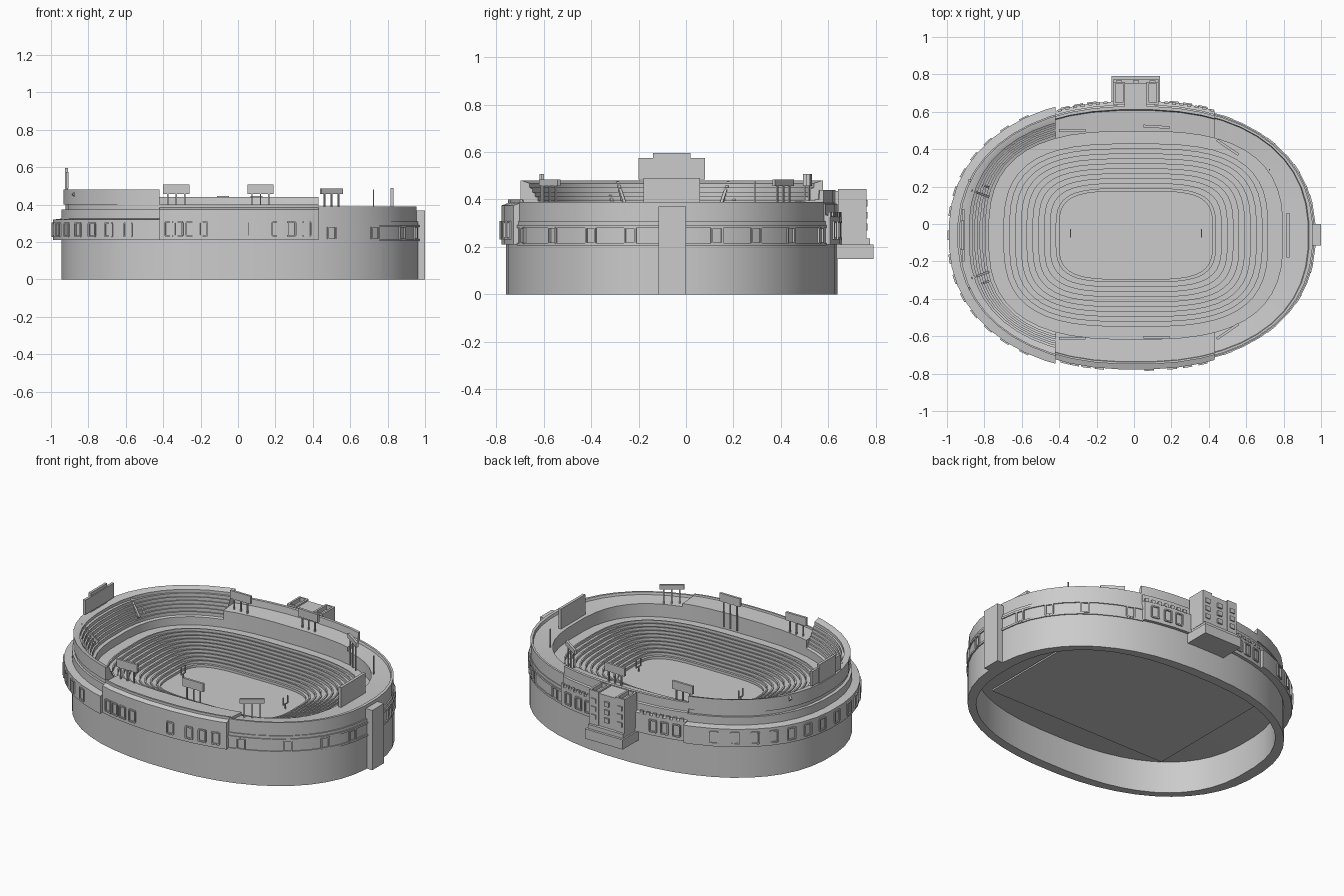
import bpy, bmesh, math
from mathutils import Vector, Matrix

cube = bpy.data.objects.get("Cube")
if cube:
    bpy.data.objects.remove(cube, do_unlink=True)

CX, CY, SEGS = 0.01, -0.06, 48
# Cutting planes (point, normal of the side removed)
LEFT_OF, RIGHT_OF = ((-0.42, 0, 0), (1, 0, 0)), ((0.43, 0, 0), (-1, 0, 0))
MIDDLE = [((-0.42, 0, 0), (-1, 0, 0)), ((0.43, 0, 0), (1, 0, 0))]
FRONT, BACK = ((0, 0, 0), (0, 1, 0)), ((0, 0, 0), (0, -1, 0))


def outline(s, t, z=0):
    """Rounded oval: s=0 is the field edge, s=1 the outer wall."""
    a, b, n = 0.41 + s * 0.545, 0.235 + s * 0.465, 4 - 1.75 * min(s, 1)
    c, k = math.cos(t), math.sin(t)
    return Vector((CX + a * math.copysign(abs(c) ** (2 / n), c),
                   CY + b * math.copysign(abs(k) ** (2 / n), k), z))


def finish(bm, name, smooth=True):
    bmesh.ops.recalc_face_normals(bm, faces=bm.faces)
    me = bpy.data.meshes.new(name)
    bm.to_mesh(me)
    bm.free()
    ob = bpy.data.objects.new(name, me)
    bpy.context.collection.objects.link(ob)
    if smooth:
        bpy.ops.object.select_all(action='DESELECT')
        ob.select_set(True)
        bpy.context.view_layer.objects.active = ob
        bpy.ops.object.shade_smooth_by_angle(angle=math.radians(25))
    return ob


def ring(name, profile, *cuts):
    """Sweep a closed (s, z) profile round the oval, trimmed by planes."""
    bm = bmesh.new()
    loops = []
    for i in range(SEGS):
        t = 2 * math.pi * (i + 0.5) / SEGS
        loops.append([bm.verts.new(outline(s, t, z)) for s, z in profile])
    n = len(profile)
    for i in range(SEGS):
        p, q = loops[i], loops[(i + 1) % SEGS]
        for j in range(n):
            k = (j + 1) % n
            bm.faces.new((p[j], q[j], q[k], p[k]))
    for co, no in cuts:
        r = bmesh.ops.bisect_plane(
            bm, geom=bm.verts[:] + bm.edges[:] + bm.faces[:], dist=1e-5,
            plane_co=co, plane_no=no, clear_outer=True)
        cut = [e for e in r["geom_cut"] if isinstance(e, bmesh.types.BMEdge)]
        if cut:
            bmesh.ops.holes_fill(bm, edges=cut, sides=0)
    return finish(bm, name)


def add_box(bm, centre, size, rot=0.0):
    m = (Matrix.Translation(centre) @ Matrix.Rotation(rot, 4, 'Z')
         @ Matrix.Diagonal((*size, 1)))
    bmesh.ops.create_cube(bm, size=1, matrix=m)


def boxes(name, items):
    bm = bmesh.new()
    for it in items:
        add_box(bm, *it)
    return finish(bm, name, False)


def span(x0, x1, y0, y1, z0, z1):
    return (((x0 + x1) / 2, (y0 + y1) / 2, (z0 + z1) / 2), (x1 - x0, y1 - y0, z1 - z0))


def on_wall(s, t, z, size):
    """Box item lying flat against the wall at parameter t."""
    d = outline(s, t + 0.03) - outline(s, t - 0.03)
    return (outline(s, t, z), size, math.atan2(d.y, d.x))


def t_at_x(x, side):
    c = (x - CX) / 0.955
    return side * math.acos(math.copysign(abs(c) ** 1.125, c))


def t_at_y(y):
    k = (y - CY) / 0.7
    return math.asin(math.copysign(abs(k) ** 1.125, k))


def window(s, t, z, w, h):
    """Four thin bars forming a raised window frame."""
    c, size, r = on_wall(s, t, z, (w, 0.012, 0.008))
    along = Vector((math.cos(r), math.sin(r), 0)) * w / 2
    up = Vector((0, 0, h / 2))
    return [(c + up, size, r), (c - up, size, r),
            (c + along, (0.008, 0.012, h), r), (c - along, (0.008, 0.012, h), r)]


# Lower shell, floor and field
ring("base_wall", [(0.87, 0), (1, 0), (1, 0.215), (0.87, 0.215)])
boxes("floor_slab", [span(-0.62, 0.62, -0.5, 0.38, 0.165, 0.175)])
bm = bmesh.new()
bm.faces.new([bm.verts.new(outline(0.01, 2 * math.pi * (i + 0.5) / SEGS, 0.185))
              for i in range(SEGS)])
ext = bmesh.ops.extrude_face_region(bm, geom=bm.faces[:])
bmesh.ops.translate(bm, vec=(0, 0, -0.008),
                    verts=[v for v in ext["geom"] if isinstance(v, bmesh.types.BMVert)])
finish(bm, "playing_field")

# Seating bowl: stepped rows with a small lip on every riser
ROWS = 10
bowl = [(0, 0.17), (0, 0.2), (0.03, 0.2)]
for i in range(ROWS):
    s, z = 0.03 + i * 0.057, 0.2 + (i + 1) * 0.0085
    bowl += [(s, z + 0.008), (s + 0.016, z + 0.008), (s + 0.016, z), (s + 0.057, z)]
bowl += [(0.96, 0.285), (0.96, 0.2)]
ring("seating_bowl", bowl)

# Long side stands, front and back
ring("front_stand", [(0.69, 0.27), (0.69, 0.385), (0.95, 0.39), (0.955, 0.4), (0.98, 0.4),
                     (0.98, 0.385), (1.04, 0.375), (1.04, 0.21), (0.95, 0.21)], *MIDDLE, FRONT)
ring("back_stand", [(0.69, 0.27), (0.69, 0.39), (0.93, 0.4), (0.94, 0.44), (0.98, 0.44),
                    (0.98, 0.385), (1.0, 0.38), (1.0, 0.335), (1.04, 0.33), (1.04, 0.21),
                    (0.95, 0.21)], *MIDDLE, BACK)

# Right end: lower roofed ring with mouldings
ring("right_end_stand", [(0.69, 0.27), (0.69, 0.365), (0.94, 0.375), (0.95, 0.39), (0.985, 0.39),
                         (0.985, 0.31), (1, 0.31), (1, 0.21), (0.93, 0.21)], RIGHT_OF)
for z in (0.205, 0.28):
    ring("right_moulding", [(0.99, z), (1.012, z), (1.012, z + 0.012), (0.99, z + 0.012)],
         RIGHT_OF)

# Left end: outer gallery and stepped upper deck
ring("left_gallery", [(0.93, 0.21), (1.085, 0.21), (1.085, 0.32), (0.93, 0.33)], LEFT_OF)
deck = [(0.69, 0.27), (0.69, 0.335)]
for i in range(6):
    s, z = 0.725 + i * 0.026, 0.355 + i * 0.018
    deck += [(s, z - 0.015), (s, z + 0.005), (s + 0.008, z + 0.005), (s + 0.008, z)]
deck += [(0.885, 0.45), (0.885, 0.468), (0.97, 0.48), (0.98, 0.48), (0.98, 0.4), (0.96, 0.4),
         (0.96, 0.375), (1, 0.375), (1, 0.3)]
ring("left_upper_deck", deck, LEFT_OF)
bm = bmesh.new()
for y, r in ((0.19, -0.35), (-0.3, 0.35)):
    for dy in (-0.025, 0.025):
        m = (Matrix.Translation((-0.83, y + dy, 0.415)) @ Matrix.Rotation(r, 4, 'Z')
             @ Matrix.Rotation(0.8, 4, 'Y') @ Matrix.Diagonal((0.14, 0.012, 0.03, 1)))
        bmesh.ops.create_cube(bm, size=1, matrix=m)
finish(bm, "deck_stair_walls", False)

# Windows round the outside
frames = []
for x in (-0.36, -0.31, -0.25, -0.18, 0.08, 0.2, 0.28, 0.36):
    frames += window(1.042, t_at_x(x, -1), 0.27, 0.042, 0.07)
for x in (-0.36, -0.29, -0.22, 0.21, 0.28, 0.36):
    frames += window(1.042, t_at_x(x, 1), 0.27, 0.042, 0.07)
for i in range(15):
    frames += window(1.085, math.radians(124 + i * 8), 0.265, 0.045, 0.07)
boxes("window_frames", frames)
panels = []
for t in ([t_at_y(y) for y in (-0.56, -0.4, -0.235, 0.13, 0.295, 0.44)]
          + [t_at_x(0.5, -1), t_at_x(0.5, 1)]):
    panels += window(1.002, t, 0.248, 0.045, 0.065)
boxes("right_panels", panels)

# Crenellated parapet along the back
boxes("back_battlements",
      [on_wall(1.03, t_at_x(x0 + i * 0.04, 1), 0.337, (0.022, 0.012, 0.02))
       for x0 in (-0.39, 0.17) for i in range(7)])

# Entrance tower at the back
tower = [span(-0.12, 0.14, 0.61, 0.79, 0.15, 0.21), span(-0.11, 0.13, 0.61, 0.775, 0.21, 0.235),
         span(-0.05, 0.07, 0.61, 0.755, 0.23, 0.435)]
for x in (-0.08, 0.1):
    tower += [span(x - 0.032, x + 0.032, 0.64, 0.76, 0.23, 0.42)]
    for dx in (-0.026, 0.026):
        tower += [span(x + dx - 0.006, x + dx + 0.006, 0.64, 0.76, 0.42, 0.445)]
    for dy in (0.645, 0.755):
        tower += [span(x - 0.032, x + 0.032, dy - 0.005, dy + 0.005, 0.42, 0.445)]
for x in (-0.08, 0.01, 0.1):
    for z in (0.27, 0.32, 0.37):
        tower += [span(x - 0.016, x + 0.016, 0.75, 0.766, z, z + 0.028)]
boxes("entrance_tower", tower)

# Service shaft on the right end
boxes("service_shaft", [span(0.93, 1.0, -0.115, 0, 0, 0.37)])

# Scoreboards
boxes("left_scoreboard", [span(-0.925, -0.91, -0.14, 0.02, 0.46, 0.595),
                          span(-0.92, -0.905, -0.2, 0.08, 0.485, 0.575)])
boxes("right_scoreboard", [span(0.815, 0.832, -0.18, 0.06, 0.36, 0.49)])

# Floodlight banks on posts
lights = []
for x, y, r, h in ((-0.33, -0.61, 0, 0.05), (0.12, -0.605, 0, 0.05), (0.5, -0.575, 0.6, 0.028),
                   (-0.33, 0.5, 0, 0.05), (0.12, 0.52, -0.06, 0.05), (0.5, 0.41, -0.6, 0.028)):
    lights.append(((x, y, 0.457 + h / 2), (0.14, 0.014, h), r))
    for d in (-0.045, 0, 0.045):
        lights.append(((x + d * math.cos(r), y + d * math.sin(r), 0.38),
                       (0.007, 0.007, 0.16), r))
boxes("floodlights", lights)
boxes("flagpole", [span(0.722, 0.728, 0.287, 0.293, 0.3, 0.48)])

# Goal posts
goals = []
for x in (-0.34, 0.36):
    goals += [span(x - 0.003, x + 0.003, -0.053, -0.047, 0.18, 0.215),
              span(x - 0.003, x + 0.003, -0.07, -0.03, 0.212, 0.218)]
    for y in (-0.07, -0.03):
        goals.append(span(x - 0.003, x + 0.003, y - 0.003, y + 0.003, 0.212, 0.26))
boxes("goal_posts", goals)
